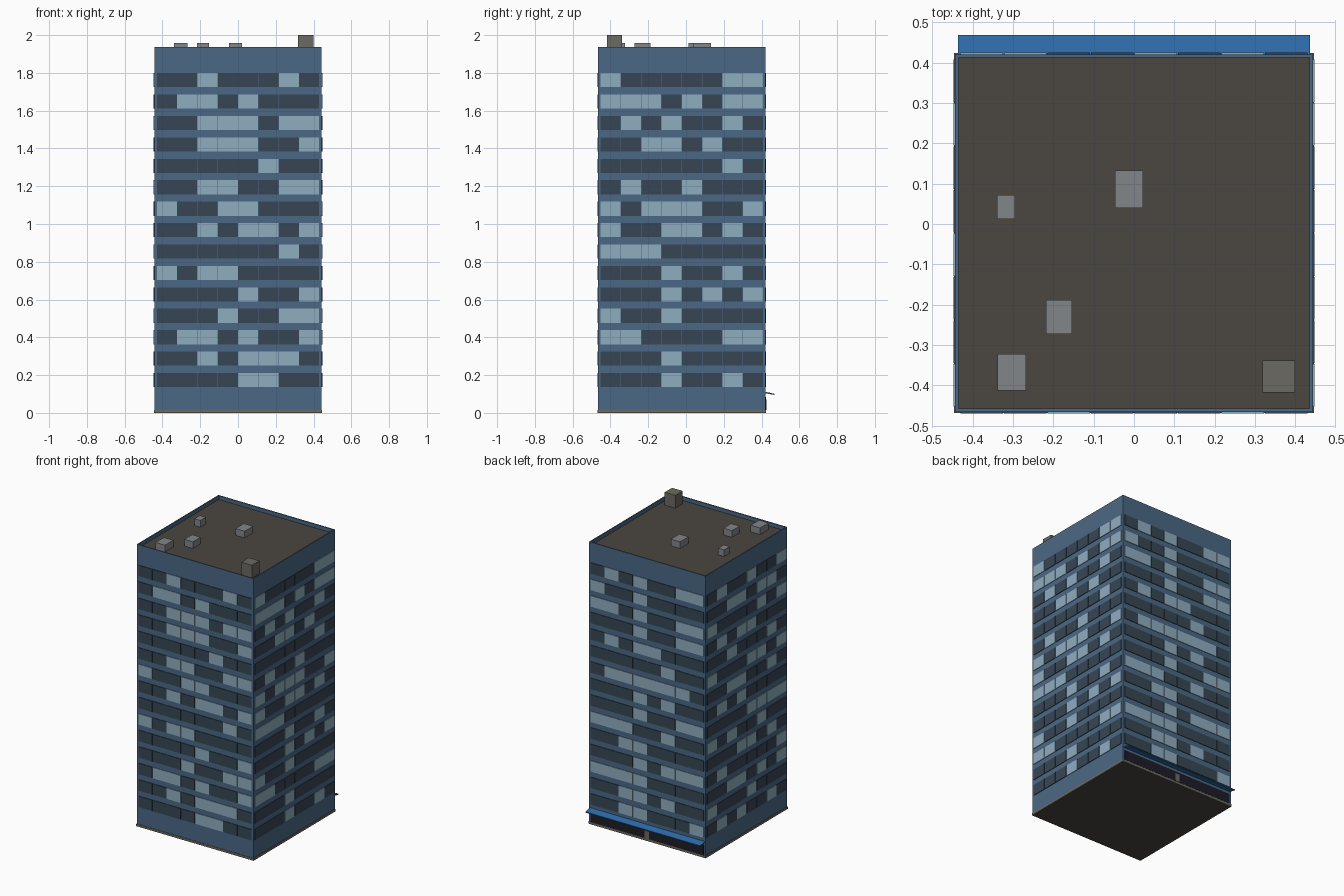
import bpy, bmesh
from mathutils import Matrix, Vector

if "Cube" in bpy.data.objects:
    bpy.data.objects.remove(bpy.data.objects["Cube"])

CY = -0.0225           # centre of the tower in y
HALF = 0.443           # half width of the tower
TOP, ROOF = 1.938, 1.912


def mat(name, col):
    m = bpy.data.materials.new(name)
    m.diffuse_color = (*col, 1)
    m.use_nodes = True
    m.node_tree.nodes["Principled BSDF"].inputs["Base Color"].default_value = m.diffuse_color
    return m


WALL = mat("wall_blue", (0.071, 0.140, 0.235))
DARK = mat("dark_glass", (0.037, 0.061, 0.089))
LIT = mat("pale_glass", (0.275, 0.418, 0.521))
BROWN = mat("roof_brown", (0.069, 0.061, 0.051))
GREY = mat("vent_grey", (0.223, 0.238, 0.254))
STONE = mat("stone_grey", (0.147, 0.144, 0.122))
BLUE = mat("awning_blue", (0.026, 0.150, 0.402))
BLACK = mat("shop_black", (0.012, 0.012, 0.018))


def finish(name, bm, mats):
    bmesh.ops.recalc_face_normals(bm, faces=bm.faces)
    me = bpy.data.meshes.new(name)
    bm.to_mesh(me)
    bm.free()
    for m in mats:
        me.materials.append(m)
    ob = bpy.data.objects.new(name, me)
    bpy.context.collection.objects.link(ob)
    return ob


def add_box(bm, lo, hi, index=0, frame=Matrix()):
    lo, hi = Vector(lo), Vector(hi)
    m = frame @ Matrix.Translation((lo + hi) / 2) @ Matrix.Diagonal((*(hi - lo), 1))
    verts = bmesh.ops.create_cube(bm, size=1, matrix=m)["verts"]
    for f in {f for v in verts for f in v.link_faces}:
        f.material_index = index


def box(name, lo, hi, m):
    bm = bmesh.new()
    add_box(bm, lo, hi)
    return finish(name, bm, [m])


# Tower with a sunken roof behind a thin parapet
bm = bmesh.new()
add_box(bm, (-HALF, CY - HALF, 0.012), (HALF, CY + HALF, TOP))
bm.faces.ensure_lookup_table()
top = max(bm.faces, key=lambda f: f.calc_center_median().z)
bmesh.ops.inset_region(bm, faces=[top], thickness=0.011)
roof = bmesh.ops.extrude_discrete_faces(bm, faces=[top])["faces"][0]
bmesh.ops.translate(bm, verts=roof.verts, vec=(0, 0, ROOF - TOP))
roof.material_index = 1
finish("tower", bm, [WALL, BROWN])

# Plinth
box("plinth", (-0.446, CY - 0.446, 0), (0.446, CY + 0.446, 0.016), STONE)
box("plinth_underside", (-0.44, CY - 0.44, -0.0005), (0.44, CY + 0.44, 0.002), BROWN)

# Windows: lit columns per floor, top floor first, columns left to right
LIT_COLUMNS = {
    "front": "26 124 23467 2347 5 2367 034 2457 6 023 47 367 1247 2456 45",
    "right": "067 012467 136 235 6 14 02347 0346 012 36 357 03 0167 3 36",
    "back": "1367 03 01367 367 134 5 123456 35 367 0125 23 3567 0123 235 237",
    "left": "147 2356 057 134 26 0457 236 13 4567 025 346 17 2357 04 136",
}
STEP, PITCH = 0.1077, 0.1134
for k, (side, table) in enumerate(LIT_COLUMNS.items()):
    frame = Matrix.Translation((0, CY, 0)) @ Matrix.Rotation(k * 1.5707963, 4, 'Z')
    bm = bmesh.new()
    for row, lit in enumerate(table.split()):
        z = 1.724 - row * PITCH
        for c in range(8):
            x = (c - 4) * STEP
            add_box(bm, (x + 0.001, -HALF - 0.004, z), (x + STEP - 0.001, -HALF + 0.002, z + 0.075),
                    int(str(c) in lit), frame)
    finish(side + "_windows", bm, [DARK, LIT])

# Shopfront with door along the back, under a sloping awning
BACK = CY + HALF
box("shopfront", (-0.43, BACK - 0.002, 0.016), (0.43, BACK + 0.004, 0.085), BLACK)
box("shop_door", (-0.016, BACK - 0.002, 0.016), (0.016, BACK + 0.006, 0.07), STONE)
bm = bmesh.new()
ends = [[bm.verts.new((x, y, z)) for y, z in
         ((BACK, 0.112), (0.468, 0.101), (0.468, 0.095), (BACK, 0.104))] for x in (-0.436, 0.436)]
for e in ends:
    bm.faces.new(e)
for i in range(4):
    j = (i + 1) % 4
    bm.faces.new((ends[0][i], ends[0][j], ends[1][j], ends[1][i]))
finish("awning", bm, [BLUE])

# Roof vents and stair housing
for i, (x0, x1, y0, y1) in enumerate([(-0.340, -0.295, 0.012, 0.072), (-0.047, 0.022, 0.040, 0.132),
                                      (-0.218, -0.153, -0.272, -0.188), (-0.338, -0.267, -0.413, -0.322)]):
    box(f"roof_vent_{i + 1}", (x0, y0, ROOF - 0.003), (x1, y1, 1.958), GREY)
box("roof_housing", (0.318, -0.418, ROOF - 0.003), (0.399, -0.338, 2.0), STONE)
